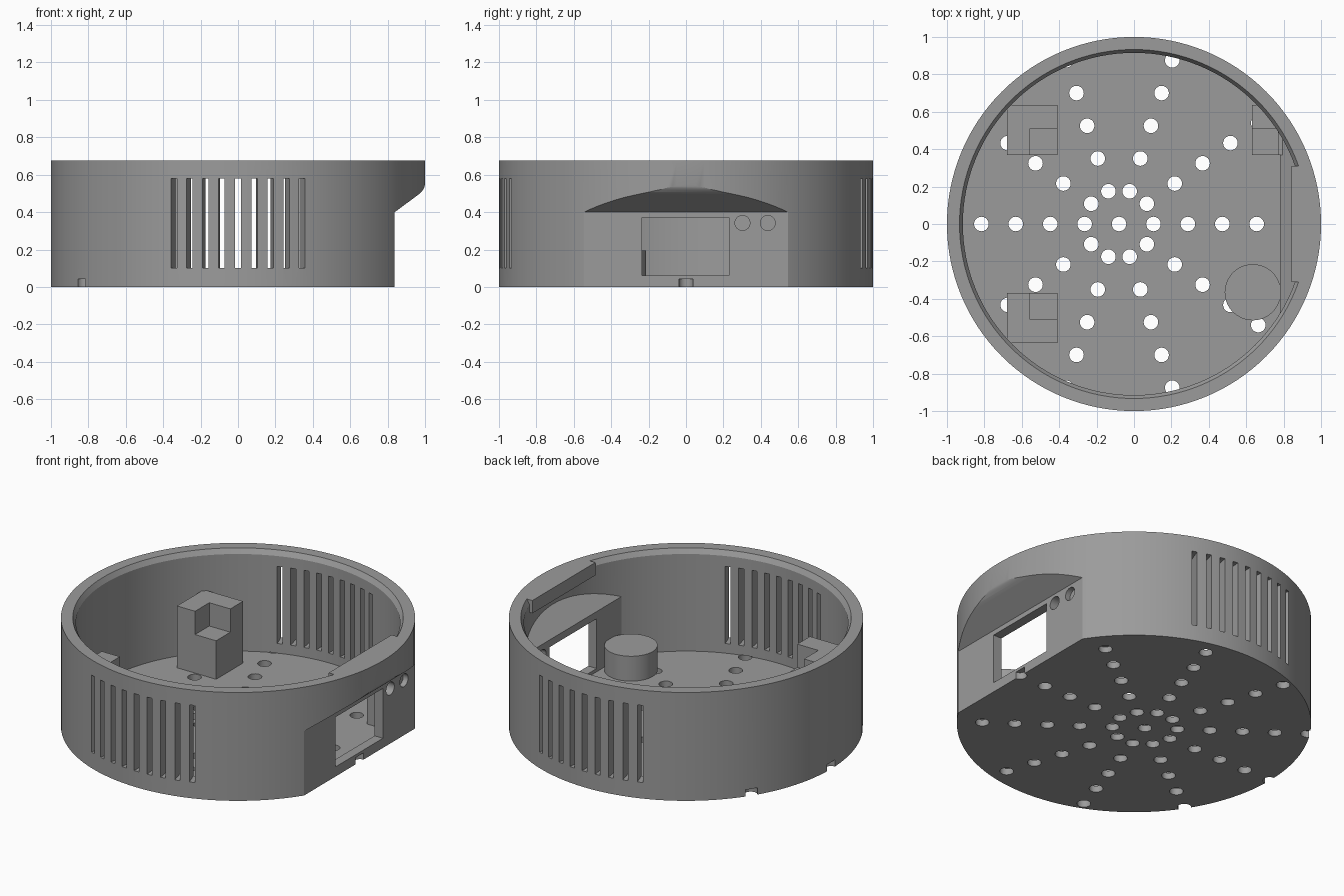
import bpy, bmesh, math
from mathutils import Matrix, Vector

if "Cube" in bpy.data.objects:
    bpy.data.objects.remove(bpy.data.objects["Cube"])

grey = bpy.data.materials.new("plain_grey")
grey.diffuse_color = (0.33, 0.33, 0.33, 1)
grey.use_nodes = True
grey.node_tree.nodes["Principled BSDF"].inputs["Base Color"].default_value = grey.diffuse_color


def make(name, bm, helper=False):
    bmesh.ops.recalc_face_normals(bm, faces=bm.faces)
    me = bpy.data.meshes.new(name)
    bm.to_mesh(me)
    bm.free()
    me.materials.append(grey)
    ob = bpy.data.objects.new(name, me)
    bpy.context.collection.objects.link(ob)
    ob.hide_render = helper
    return ob


def add_box(bm, lo, hi, turn=0.0):
    lo, hi = Vector(lo), Vector(hi)
    m = Matrix.Rotation(turn, 4, 'Z') @ Matrix.Translation((lo + hi) / 2) @ Matrix.Diagonal((*(hi - lo), 1))
    bmesh.ops.create_cube(bm, size=1, matrix=m)


def add_cyl(bm, x, y, r, z0, z1, seg=32):
    bmesh.ops.create_cone(bm, cap_ends=True, segments=seg, radius1=r, radius2=r, depth=z1 - z0,
                          matrix=Matrix.Translation((x, y, (z0 + z1) / 2)))


def lathe(bm, profile, seg=128):
    # closed solid from stacked rings of (radius, z)
    rings = [[bm.verts.new((r * math.cos(2 * math.pi * i / seg), r * math.sin(2 * math.pi * i / seg), z))
              for i in range(seg)] for r, z in profile]
    bm.faces.new(rings[0])
    bm.faces.new(rings[-1])
    for a, b in zip(rings, rings[1:]):
        for i in range(seg):
            j = (i + 1) % seg
            bm.faces.new((a[i], a[j], b[j], b[i]))


def prism(bm, pts):
    # (x, z) outline extruded along y
    a = [bm.verts.new((x, -1.3, z)) for x, z in pts]
    b = [bm.verts.new((x, 1.3, z)) for x, z in pts]
    bm.faces.new(a)
    bm.faces.new(b)
    for i in range(len(pts)):
        j = (i + 1) % len(pts)
        bm.faces.new((a[i], a[j], b[j], b[i]))


def boolean(ob, tool, op='DIFFERENCE'):
    mod = ob.modifiers.new("cut", 'BOOLEAN')
    mod.object, mod.operation, mod.solver = tool, op, 'EXACT'
    bpy.context.view_layer.objects.active = ob
    bpy.ops.object.modifier_apply(modifier=mod.name)
    bpy.data.objects.remove(tool)


H, FLOOR = 0.675, 0.04

# round housing, with a flat front panel and sloping overhang at +x
bm = bmesh.new()
lathe(bm, [(1, 0), (1, H)])
housing = make("housing", bm)
bm = bmesh.new()
prism(bm, [(0.838, -0.1), (0.838, 0.4), (0.965, 0.494), (0.98, 0.507), (0.99, 0.52),
           (0.997, 0.535), (1.003, 0.56), (1.2, 0.56), (1.2, -0.1)])
boolean(housing, make("panel_cutter", bm, True))

# hollow interior with chamfered rim, following the panel and slope
bm = bmesh.new()
lathe(bm, [(0.915, FLOOR), (0.915, H - 0.03), (0.933, H), (0.933, H + 0.1)])
cavity = make("cavity", bm, True)
bm = bmesh.new()
prism(bm, [(0.78, -0.1), (0.78, 0.415), (1.1, 0.655), (1.2, 0.655), (1.2, -0.1)])
boolean(cavity, make("inner_panel", bm, True))
# thick rim section above the panel
bm = bmesh.new()
add_box(bm, (0.842, -0.31, 0.595), (1.2, 0.31, 1))
boolean(cavity, make("rim_block", bm, True))
boolean(housing, cavity)

# floor vent holes: five rings of ten around an offset centre
bm = bmesh.new()
add_cyl(bm, -0.08, 0, 0.039, -0.1, FLOOR + 0.002, 24)
for ring in range(1, 6):
    for k in range(10):
        a = k * math.pi / 5
        add_cyl(bm, -0.08 + 0.184 * ring * math.cos(a), 0.184 * ring * math.sin(a),
                0.039, -0.1, FLOOR + 0.002, 24)
boolean(housing, make("vent_cutter", bm, True))

# radial side slots on the front and back
bm = bmesh.new()
for side in (90, 270):
    for k in range(-4, 5):
        add_box(bm, (0.8, -0.016, 0.1), (1.1, 0.016, 0.58), math.radians(side + 5 * k))
boolean(housing, make("slot_cutter", bm, True))

# panel window and two round sockets
bm = bmesh.new()
add_box(bm, (0.7, -0.235, 0.06), (0.95, 0.23, 0.37))
for y in (0.302, 0.437):
    bmesh.ops.create_cone(bm, cap_ends=True, segments=32, radius1=0.04, radius2=0.04, depth=0.2,
                          matrix=Matrix.Translation((0.8, y, 0.342)) @ Matrix.Rotation(math.pi / 2, 4, 'Y'))
boolean(housing, make("window_cutter", bm, True))

# support posts, each with a stepped corner pocket
parts = [housing]
for name, x0, x1, y0, py0, py1, px0, px1 in (
        ("back_left_post", -0.68, -0.41, 0.37, 0.3, 0.51, -0.555, -0.3),
        ("front_left_post", -0.68, -0.41, -0.635, -0.51, -0.3, -0.555, -0.3),
        ("back_right_post", 0.63, 0.805, 0.37, 0.3, 0.51, 0.5, 0.77)):
    bm = bmesh.new()
    add_box(bm, (x0, y0, 0.036), (x1, y0 + 0.265, 0.425))
    post = make(name, bm)
    bm = bmesh.new()
    add_box(bm, (px0, py0, 0.28), (px1, py1, 0.6))
    boolean(post, make("pocket_cutter", bm, True))
    bm = bmesh.new()
    lathe(bm, [(0.94, -0.1), (0.94, 1)])
    boolean(post, make("post_trim", bm, True), 'INTERSECT')
    parts.append(post)

# round support post
bm = bmesh.new()
add_cyl(bm, 0.635, -0.365, 0.15, 0.036, 0.195, 64)
parts.append(make("round_post", bm))

# smooth curved walls, sharp edges kept
bpy.ops.object.select_all(action='DESELECT')
for ob in parts:
    ob.select_set(True)
bpy.context.view_layer.objects.active = housing
bpy.ops.object.shade_smooth_by_angle(angle=math.radians(25))
